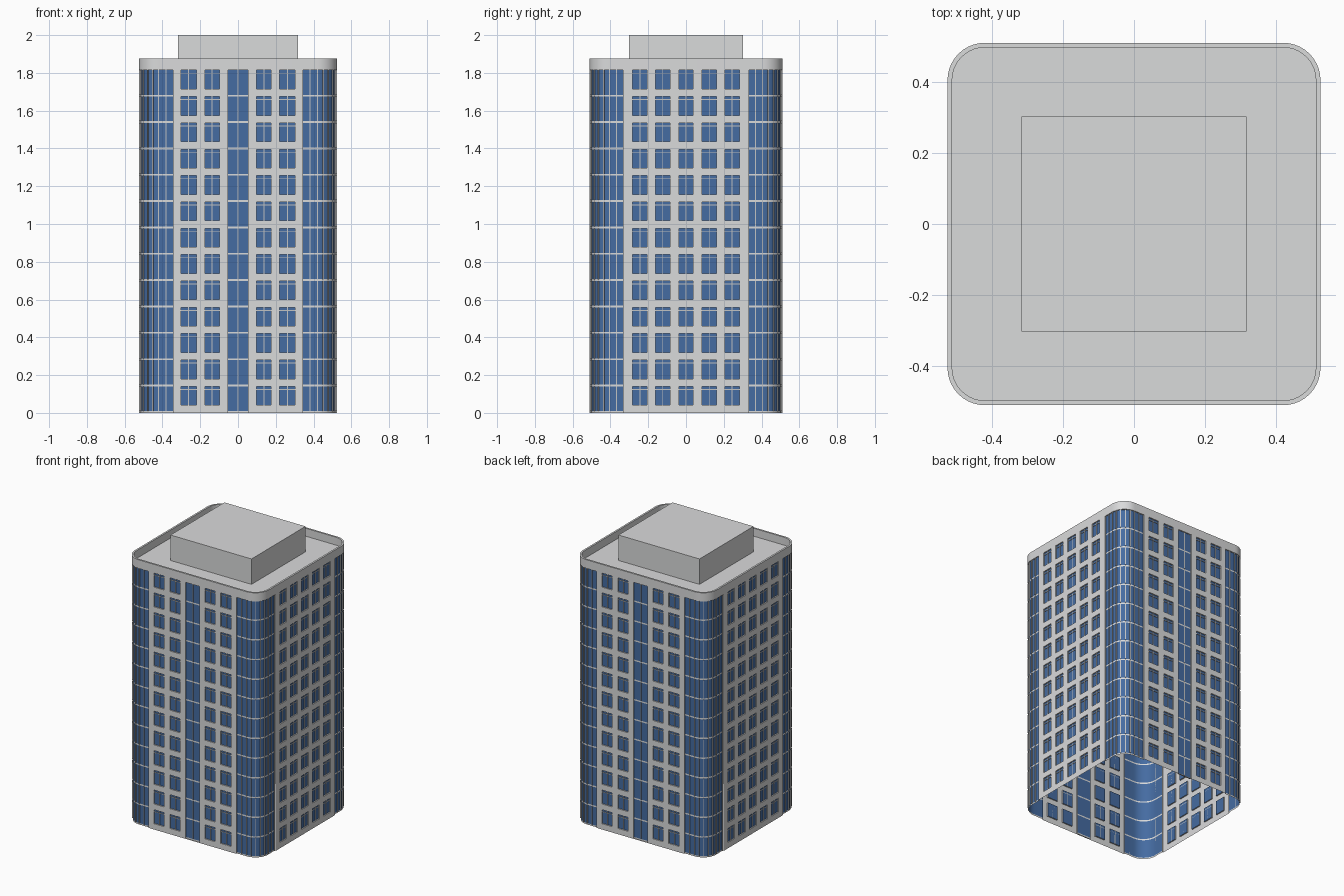
import bpy, bmesh, math
from mathutils import Matrix

if "Cube" in bpy.data.objects:
    bpy.data.objects.remove(bpy.data.objects["Cube"])

HX, HY, RADIUS = 0.525, 0.51, 0.105      # half plan size, corner radius
FLOORS, PITCH, BASE = 13, 0.1395, 0.010
SILL, HEAD, TRANSOM = 0.031, 0.130, 0.114
TOP, RECESS, BAR = 1.815, 0.008, 0.005


def material(name, color):
    m = bpy.data.materials.new(name)
    m.use_nodes = True
    m.diffuse_color = (*color, 1)
    m.node_tree.nodes["Principled BSDF"].inputs["Base Color"].default_value = (*color, 1)
    return m


WALL = material("pale concrete", (0.70, 0.705, 0.71))
GLASS = material("blue glass", (0.06, 0.15, 0.36))
FRAME = material("grey frame", (0.55, 0.555, 0.56))


def finish(bm, name, mats, smooth=False):
    mesh = bpy.data.meshes.new(name)
    bm.to_mesh(mesh)
    bm.free()
    for m in mats:
        mesh.materials.append(m)
    ob = bpy.data.objects.new(name, mesh)
    bpy.context.collection.objects.link(ob)
    if smooth:
        bpy.ops.object.select_all(action='DESELECT')
        ob.select_set(True)
        bpy.context.view_layer.objects.active = ob
        bpy.ops.object.shade_smooth_by_angle(angle=math.radians(30))


def box(bm, center, size, turn=0.0):
    m = (Matrix.Translation(center) @ Matrix.Rotation(turn, 4, 'Z')
         @ Matrix.Diagonal((*size, 1)))
    bmesh.ops.create_cube(bm, size=1, matrix=m)


def floor_z(k):
    return BASE + k * PITCH


# Row heights: row 0 is the plinth, then spandrel, window and floor band repeat
ROWS = [0.0]
for k in range(FLOORS):
    ROWS += [floor_z(k), floor_z(k) + SILL, floor_z(k) + HEAD]
ROWS.append(TOP)


# Flat facades: a grid of cells with the glazed cells pushed inward
def facade(name, half, dist, windows, strips, turn):
    place = Matrix.Rotation(turn, 4, 'Z') @ Matrix.Translation((0, -dist, 0))
    us = sorted([-half, half] + [u for c in windows + strips for u in c])

    bm = bmesh.new()
    grid = [[bm.verts.new((u, 0, z)) for u in us] for z in ROWS]
    recessed = []
    for j in range(len(ROWS) - 1):
        for i, cell in enumerate(zip(us, us[1:])):
            f = bm.faces.new((grid[j][i], grid[j][i + 1], grid[j + 1][i + 1], grid[j + 1][i]))
            if cell in strips or (cell in windows and j % 3 == 2):
                recessed.append(f)
    ext = bmesh.ops.extrude_face_region(bm, geom=recessed)["geom"]
    bmesh.ops.delete(bm, geom=recessed, context='FACES')
    bmesh.ops.translate(bm, vec=(0, RECESS, 0),
                        verts=[v for v in ext if isinstance(v, bmesh.types.BMVert)])
    for f in ext:
        if isinstance(f, bmesh.types.BMFace):
            height = max(v.co.z for v in f.verts) - min(v.co.z for v in f.verts)
            f.material_index = int(height > 0.02)
    bm.transform(place)
    finish(bm, name + "_wall", [WALL, GLASS])

    # Window bars
    bm = bmesh.new()
    depth = RECESS * 0.5
    y = RECESS - depth / 2
    for k in range(FLOORS):
        for c in windows + strips:
            mid, width = (c[0] + c[1]) / 2, c[1] - c[0]
            low = 0 if c in strips else SILL
            box(bm, (mid, y, floor_z(k) + (low + HEAD) / 2), (BAR, depth, HEAD - low))
            if c in windows:
                box(bm, (mid, y, floor_z(k) + TRANSOM), (width, depth, BAR * 0.8))
    bm.transform(place)
    finish(bm, name + "_window_bars", [FRAME])


def mirrored(spans):
    return [(-b, -a) for a, b in spans] + spans


LONG, SHORT = 0.343, 0.333               # half width of the flat walls
front_windows = mirrored([(0.097, 0.176), (0.221, 0.302)])
side_windows = mirrored([(0.085, 0.161), (0.206, 0.282)]) + [(-0.038, 0.038)]
centre_strip = [(-0.054, 0.054)]
facade("front", LONG, HY, front_windows, centre_strip, 0)
facade("back", LONG, HY, front_windows, centre_strip, math.pi)
facade("left", SHORT, HX, side_windows, [], math.pi / 2)
facade("right", SHORT, HX, side_windows, [], -math.pi / 2)


# Corner path: points with outward angle, from the side wall round to the back wall
def corner_path(inset, steps=10):
    cx, cy, r = HX - RADIUS, HY - RADIUS, RADIUS - inset
    pts = [(HX - inset, SHORT, 0.0), (HX - inset, (SHORT + cy) / 2, 0.0)]
    for i in range(steps + 1):
        a = math.pi / 2 * i / steps
        pts.append((cx + r * math.cos(a), cy + r * math.sin(a), a))
    return pts + [((LONG + cx) / 2, HY - inset, math.pi / 2), (LONG, HY - inset, math.pi / 2)]


def corner(name, sx, sy):
    flip = Matrix.Diagonal((sx, sy, 1, 1))

    def close(bm, part, mats):
        bm.transform(flip)
        if sx * sy < 0:
            bmesh.ops.reverse_faces(bm, faces=bm.faces[:])
        finish(bm, f"{name}_corner_{part}", mats, True)

    # Curved curtain wall with pale floor bands
    bm = bmesh.new()
    grid = [[bm.verts.new((x, y, z)) for x, y, _ in corner_path(RECESS)] for z in ROWS]
    for j, (a, b) in enumerate(zip(grid, grid[1:])):
        for i in range(len(a) - 1):
            f = bm.faces.new((a[i], a[i + 1], b[i + 1], b[i]))
            f.material_index = int(j % 3 != 0)
    close(bm, "glazing", [WALL, GLASS])

    # Upright bars between the bands
    bm = bmesh.new()
    path = corner_path(RECESS * 0.6)
    for i, (x, y, a) in enumerate(path):
        if i in (0, len(path) - 1):
            box(bm, (x, y, TOP / 2), (RECESS * 0.8, 0.002, TOP), a)
        elif i % 2 == 0 or i in (1, len(path) - 2):
            for k in range(FLOORS):
                box(bm, (x, y, floor_z(k) + HEAD / 2), (RECESS * 0.8, BAR, HEAD), a)
    close(bm, "mullions", [FRAME])


for cname, sx, sy in (("back_left", 1, 1), ("back_right", -1, 1),
                      ("front_left", 1, -1), ("front_right", -1, -1)):
    corner(cname, sx, sy)


# Parapet ring and sunken roof deck
def rounded_loop(bm, inset, z, steps=10):
    loop, r = [], RADIUS - inset
    for q, (sx, sy) in enumerate(((1, 1), (-1, 1), (-1, -1), (1, -1))):
        for i in range(steps + 1):
            a = math.pi / 2 * (q + i / steps)
            loop.append(bm.verts.new((sx * (HX - RADIUS) + r * math.cos(a),
                                      sy * (HY - RADIUS) + r * math.sin(a), z)))
    return loop


bm = bmesh.new()
loops = [rounded_loop(bm, d, z) for d, z in
         ((RECESS, TOP), (0, TOP), (0, 1.876), (0.013, 1.876), (0.013, 1.82))]
for a, b in zip(loops, loops[1:]):
    for i in range(len(a)):
        j = (i + 1) % len(a)
        bm.faces.new((a[i], a[j], b[j], b[i]))
bm.faces.new(loops[-1])
finish(bm, "parapet_and_roof", [WALL], True)

# Rooftop plant room
bm = bmesh.new()
box(bm, (0, 0, 1.91), (0.634, 0.604, 0.18))
finish(bm, "rooftop_room", [WALL])
